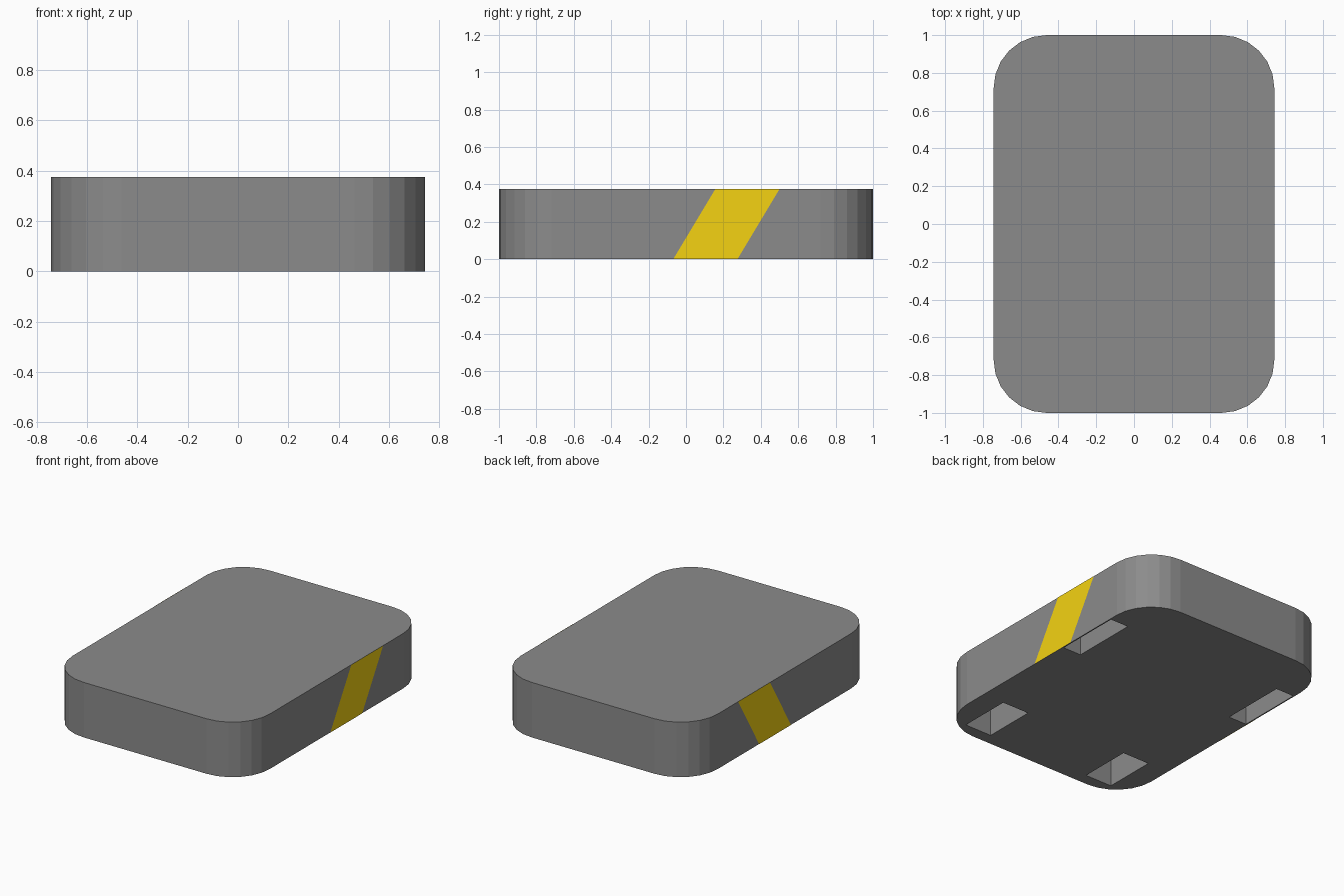
import bpy, bmesh
from math import sin, cos, radians

if "Cube" in bpy.data.objects:
    bpy.data.objects.remove(bpy.data.objects["Cube"])

HX, HY, H, R = 0.743, 1.0, 0.375, 0.28   # half width, half length, height, corner radius
SEG = 6


def make_material(name, color):
    mat = bpy.data.materials.new(name)
    mat.diffuse_color = color
    mat.use_nodes = True
    mat.node_tree.nodes["Principled BSDF"].inputs["Base Color"].default_value = mat.diffuse_color
    return mat


def make_object(name, bm, mat=None):
    mesh = bpy.data.meshes.new(name)
    bm.to_mesh(mesh)
    bm.free()
    obj = bpy.data.objects.new(name, mesh)
    bpy.context.collection.objects.link(obj)
    if mat:
        mesh.materials.append(mat)
    return obj


def add_prism(bm, points, z0, z1):
    """Closed prism from a counter-clockwise outline."""
    low = [bm.verts.new((x, y, z0)) for x, y in points]
    top = [bm.verts.new((x, y, z1)) for x, y in points]
    bm.faces.new(low[::-1])
    bm.faces.new(top)
    n = len(points)
    for i in range(n):
        j = (i + 1) % n
        bm.faces.new((low[i], low[j], top[j], top[i]))


dark_grey = make_material("dark_grey", (0.26, 0.26, 0.26, 1))
yellow = make_material("yellow", (0.91, 0.65, 0.006, 1))

# Slab with rounded corners
outline = []
for k, (sx, sy) in enumerate(((1, 1), (-1, 1), (-1, -1), (1, -1))):
    for i in range(SEG + 1):
        a = radians(90 * k + 90 * i / SEG)
        outline.append((sx * (HX - R) + R * cos(a), sy * (HY - R) + R * sin(a)))
bm = bmesh.new()
add_prism(bm, outline, 0, H)
slab = make_object("slab", bm, dark_grey)

# Pockets in the underside, mirrored left and right
bm = bmesh.new()
for x0, x1, y0, y1 in ((0.60, 0.735, 0.20, 0.655), (0.385, 0.585, -0.92, -0.56)):
    for a, b in ((x0, x1), (-x1, -x0)):
        add_prism(bm, [(a, y0), (b, y0), (b, y1), (a, y1)], -0.1, 0.25)
cutter = make_object("pocket_cutter", bm, dark_grey)
cutter.hide_render = True
cutter.hide_set(True)
cut = slab.modifiers.new("pockets", 'BOOLEAN')
cut.operation = 'DIFFERENCE'
cut.solver = 'EXACT'
cut.object = cutter

# Slanted yellow stripes on both long sides
stripe = [(-0.068, 0), (0.275, 0), (0.5, H), (0.157, H)]
for name, s in (("right_stripe", 1), ("left_stripe", -1)):
    bm = bmesh.new()
    bm.faces.new([bm.verts.new((s * (HX + 0.0015), y, z)) for y, z in stripe[::s]])
    make_object(name, bm, yellow)
